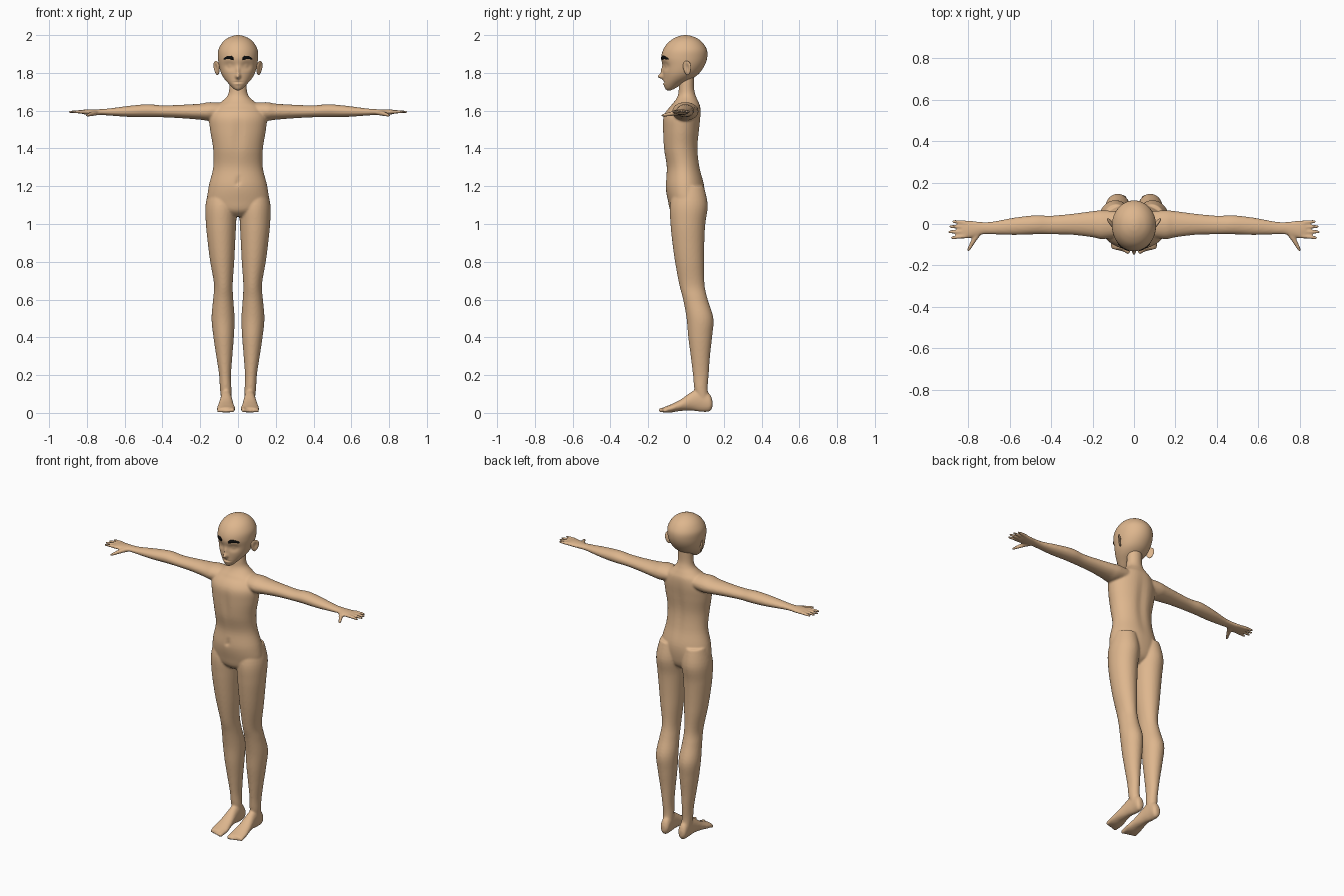
import bpy, bmesh, math
from mathutils import Vector, Matrix
from mathutils.bvhtree import BVHTree

cube = bpy.data.objects.get("Cube")
if cube:
    bpy.data.objects.remove(cube, do_unlink=True)


def material(name, rgb):
    m = bpy.data.materials.new(name)
    m.use_nodes = True
    m.diffuse_color = (*rgb, 1)
    m.node_tree.nodes["Principled BSDF"].inputs["Base Color"].default_value = (*rgb, 1)
    return m


SKIN = material("tan skin", (0.73, 0.47, 0.27))
BLACK = material("brow black", (0.005, 0.005, 0.005))


def finish(bm, name, mat):
    bmesh.ops.recalc_face_normals(bm, faces=bm.faces)
    for f in bm.faces:
        f.smooth = True
    me = bpy.data.meshes.new(name)
    bm.to_mesh(me)
    bm.free()
    me.materials.append(mat)
    ob = bpy.data.objects.new(name, me)
    bpy.context.collection.objects.link(ob)
    return ob


def spline(rows, steps):
    """Catmull-Rom through rows of numbers."""
    pts = [rows[0], *rows, rows[-1]]
    out = []
    for a, b, c, d in zip(pts, pts[1:], pts[2:], pts[3:]):
        for i in range(steps):
            t = i / steps
            out.append([q + t / 2 * (r - p + t * (2 * p - 5 * q + 4 * r - s + t * (3 * (q - r) + s - p)))
                        for p, q, r, s in zip(a, b, c, d)])
    return out + [rows[-1]]


def loft(bm, axis, rows, n=32, steps=5):
    """Skin ellipses; each row is position, then low and high of the two other axes."""
    rings = []
    for pos, a0, a1, b0, b1 in spline(rows, steps):
        ring = []
        for i in range(n):
            t = math.tau * i / n
            co = [(a0 + a1) / 2 + (a1 - a0) / 2 * math.cos(t),
                  (b0 + b1) / 2 + (b1 - b0) / 2 * math.sin(t)]
            co.insert(axis, pos)
            ring.append(bm.verts.new(co))
        rings.append(ring)
    for r, s in zip(rings, rings[1:]):
        for i in range(n):
            j = (i + 1) % n
            bm.faces.new((r[i], r[j], s[j], s[i]))
    bm.faces.new(rings[0][::-1])
    bm.faces.new(rings[-1])


def digit(bm, p, q, r0, r1):
    """Tapered capsule for fingers and toes."""
    p, q = Vector(p), Vector(q)
    d = q - p
    turn = d.to_track_quat('Z', 'Y').to_matrix().to_4x4()
    bmesh.ops.create_cone(bm, cap_ends=True, segments=16, radius1=r0, radius2=r1, depth=d.length,
                          matrix=Matrix.Translation((p + q) / 2) @ turn)
    for c, r in ((p, r0), (q, r1)):
        bmesh.ops.create_icosphere(bm, subdivisions=2, radius=r, matrix=Matrix.Translation(c))


def sculpt(bm, centre, size, push):
    """Soft push of the surface near a point."""
    for v in bm.verts:
        d = sum(((v.co[k] - centre[k]) / size[k]) ** 2 for k in range(3))
        v.co += Vector(push) * math.exp(-d)


# Left limbs
bm = bmesh.new()
loft(bm, 2, [  # leg
    (.04, .037, .085, .065, .13), (.12, .035, .095, .045, .115), (.2, .037, .1, .037, .12),
    (.3, .03, .115, .025, .127), (.4, .022, .13, .012, .138), (.5, .018, .14, .003, .145),
    (.6, .025, .132, -.015, .115), (.68, .028, .127, -.036, .098), (.8, .02, .147, -.058, .096),
    (.9, .015, .16, -.072, .097), (1, .01, .17, -.082, .102), (1.1, .006, .172, -.085, .115),
    (1.2, .02, .15, -.06, .095)])
loft(bm, 1, [  # foot
    (.14, .05, .075, .03, .065), (.125, .035, .088, .008, .1), (.08, .033, .09, .006, .13),
    (.03, .03, .095, .012, .112), (-.03, .022, .105, .01, .07), (-.08, .014, .112, .002, .045),
    (-.11, .016, .108, .002, .033), (-.122, .022, .1, .006, .028)])
for i in range(5):  # toes
    r = .014 if i == 0 else .0105
    x = .03 + .018 * i
    tip = -.133 + .005 * i
    digit(bm, (x, -.095, .02), (x, tip, r), r, r * .9)
loft(bm, 0, [  # arm and palm
    (.06, -.06, .06, 1.56, 1.64), (.15, -.073, .066, 1.547, 1.645), (.2, -.064, .062, 1.552, 1.637),
    (.3, -.052, .049, 1.56, 1.631), (.4, -.05, .04, 1.565, 1.628), (.48, -.05, .042, 1.565, 1.634),
    (.58, -.053, .03, 1.567, 1.625), (.68, -.05, .012, 1.574, 1.612), (.73, -.05, .01, 1.577, 1.608),
    (.77, -.062, .014, 1.577, 1.607), (.81, -.071, .018, 1.58, 1.606), (.83, -.068, .016, 1.584, 1.603)])
for y, tip_y, tip_x in ((.008, .012, .872), (-.015, -.012, .886), (-.038, -.038, .89), (-.06, -.066, .878)):
    digit(bm, (.815, y, 1.594), (tip_x, tip_y, 1.594), .0105, .0075)
digit(bm, (.745, -.035, 1.59), (.775, -.082, 1.583), .015, .012)
digit(bm, (.775, -.082, 1.583), (.798, -.125, 1.574), .012, .008)

# Right limbs as a mirrored copy
copy = bmesh.ops.duplicate(bm, geom=bm.verts[:] + bm.edges[:] + bm.faces[:])["geom"]
for v in copy:
    if isinstance(v, bmesh.types.BMVert):
        v.co.x *= -1

# Torso and neck
torso = [(1.04, .06, -.05, .045), (1.07, .13, -.082, .08), (1.12, .162, -.095, .095),
         (1.2, .155, -.108, .098), (1.3, .131, -.102, .076), (1.4, .132, -.12, .066),
         (1.5, .148, -.125, .074), (1.57, .152, -.12, .08), (1.62, .125, -.088, .078),
         (1.65, .085, -.06, .066), (1.68, .055, -.043, .052), (1.72, .046, -.038, .043),
         (1.8, .045, -.035, .045)]
loft(bm, 2, [(z, -w, w, f, b) for z, w, f, b in torso], n=48)
for x in (-1, 1):  # collar hollows and chest form
    sculpt(bm, (x * .05, -.11, 1.625), (.05, .05, .012), (0, .006, 0))
sculpt(bm, (0, -.13, 1.46), (.025, .05, .1), (0, .008, 0))
sculpt(bm, (0, -.11, 1.225), (.012, .03, .014), (0, .012, 0))
sculpt(bm, (0, .08, 1.42), (.03, .04, .18), (0, -.01, 0))
body = finish(bm, "body", SKIN)
fuse = body.modifiers.new("fuse", 'REMESH')
fuse.mode = 'VOXEL'
fuse.voxel_size = .006
fuse.use_smooth_shade = True
relax = body.modifiers.new("relax", 'SMOOTH')
relax.factor = .5
relax.iterations = 5

# Head
bm = bmesh.new()
skull = [(1.708, .008, -.1, -.08), (1.717, .024, -.11, -.06), (1.74, .047, -.118, -.02),
         (1.77, .073, -.12, .035), (1.8, .09, -.122, .072), (1.84, .101, -.125, .099),
         (1.88, .106, -.131, .112), (1.92, .104, -.122, .111), (1.955, .087, -.1, .092),
         (1.98, .062, -.069, .064), (1.995, .03, -.036, .03), (2, .006, -.009, .003)]
loft(bm, 2, [(z, -w, w, f, b) for z, w, f, b in skull], n=96, steps=8)
for x in (-1, 1):
    sculpt(bm, (x * .045, -.11, 1.836), (.026, .04, .02), (0, .012, 0))    # eye socket
    sculpt(bm, (x * .045, -.11, 1.837), (.012, .04, .012), (0, -.006, 0))  # eyelid
sculpt(bm, (0, -.125, 1.783), (.011, .05, .013), (0, -.028, -.003))  # nose tip
sculpt(bm, (0, -.125, 1.81), (.009, .05, .022), (0, -.01, 0))        # nose bridge
sculpt(bm, (0, -.12, 1.75), (.022, .04, .004), (0, .005, 0))         # mouth
sculpt(bm, (0, -.12, 1.742), (.015, .04, .006), (0, -.003, 0))       # lower lip
surface = BVHTree.FromBMesh(bm)
finish(bm, "head", SKIN)

for side, name in ((1, "left"), (-1, "right")):
    # Ear: a cupped disc flaring backwards
    bm = bmesh.new()
    bmesh.ops.create_uvsphere(bm, u_segments=32, v_segments=20, radius=1)
    for v in bm.verts:
        taper = 1 + .2 * v.co.z
        v.co = Vector((v.co.x * .008, v.co.y * .025 * taper, v.co.z * .038))
    sculpt(bm, (.008, .002, .004), (.006, .012, .02), (-.007, 0, 0))
    bm.transform(Matrix.Translation((.113, .006, 1.826)) @ Matrix.Rotation(math.radians(-35), 4, 'Z')
                 @ Matrix.Rotation(math.radians(8), 4, 'Y'))
    bm.transform(Matrix.Diagonal((side, 1, 1, 1)))
    finish(bm, name + "_ear", SKIN)

    # Eyebrow: a thin plate following the forehead
    bm = bmesh.new()
    columns = []
    for i in range(15):
        t = i / 14
        x = side * (.024 + .052 * t)
        mid = 1.87 + .012 * math.sin(math.pi * (.15 + .75 * t))
        half = .003 + .008 * (1 - t) ** .6 * min(1, .35 + 4 * t)
        column = []
        for k in (-1, 0, 1):
            z = mid + k * half
            y = surface.ray_cast(Vector((x, -1, z)), Vector((0, 1, 0)))[0].y
            column += [bm.verts.new((x, y - .004, z)), bm.verts.new((x, y + .003, z))]
        columns.append([column[j] for j in (0, 2, 4, 5, 3, 1)])
    for c, d in zip(columns, columns[1:]):
        for i in range(6):
            j = (i + 1) % 6
            bm.faces.new((c[i], c[j], d[j], d[i]))
    bm.faces.new(columns[0])
    bm.faces.new(columns[-1])
    finish(bm, name + "_eyebrow", BLACK)
